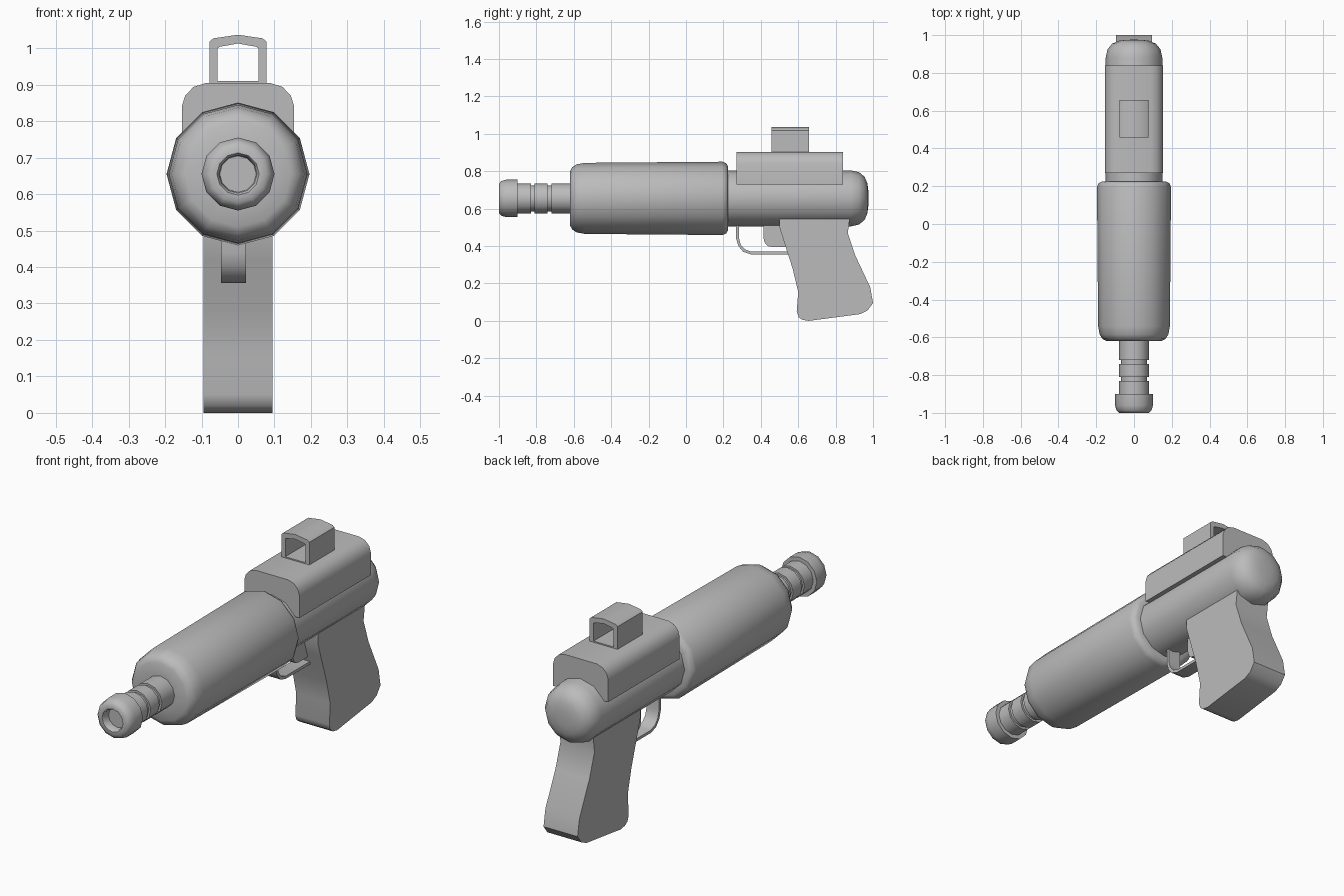
import bpy, bmesh, math

cube = bpy.data.objects.get("Cube")
if cube:
    bpy.data.objects.remove(cube, do_unlink=True)

grey = bpy.data.materials.new("plain_grey")
grey.use_nodes = True
grey.diffuse_color = (0.5, 0.5, 0.5, 1)
grey.node_tree.nodes["Principled BSDF"].inputs["Base Color"].default_value = (0.5, 0.5, 0.5, 1)

AXIS_Z = 0.655
SIDES = 12


def finish(name, bm, angle):
    bmesh.ops.remove_doubles(bm, verts=bm.verts, dist=0.0005)
    bmesh.ops.recalc_face_normals(bm, faces=bm.faces)
    mesh = bpy.data.meshes.new(name)
    bm.to_mesh(mesh)
    bm.free()
    mesh.materials.append(grey)
    obj = bpy.data.objects.new(name, mesh)
    bpy.context.collection.objects.link(obj)
    bpy.ops.object.select_all(action="DESELECT")
    obj.select_set(True)
    bpy.context.view_layer.objects.active = obj
    bpy.ops.object.shade_smooth_by_angle(angle=math.radians(angle))
    return obj


def lathe(name, profile, angle=50):
    """Turn (y, radius) points around the barrel axis."""
    bm = bmesh.new()
    rings = []
    for y, r in profile:
        turns = [2 * math.pi * i / SIDES for i in range(SIDES)]
        rings.append([bm.verts.new((r * math.cos(t), y, AXIS_Z + r * math.sin(t))) for t in turns])
    for a, b in zip(rings, rings[1:]):
        for i in range(SIDES):
            j = (i + 1) % SIDES
            bm.faces.new((a[i], a[j], b[j], b[i]))
    return finish(name, bm, angle)


def extrude(name, points, vector, angle=40):
    """Extrude a closed outline of 3D points along a vector."""
    bm = bmesh.new()
    face = bm.faces.new([bm.verts.new(p) for p in points])
    moved = bmesh.ops.extrude_face_region(bm, geom=[face])["geom"]
    verts = [v for v in moved if isinstance(v, bmesh.types.BMVert)]
    bmesh.ops.translate(bm, verts=verts, vec=vector)
    return finish(name, bm, angle)


def side_plate(name, outline, x0, x1):
    return extrude(name, [(x0, y, z) for y, z in outline], (x1 - x0, 0, 0))


def mirrored(half):
    """Complete a right-hand half outline (bottom to top) with its mirror image."""
    return half + [(-x, z) for x, z in reversed(half) if x > 0]


# Muzzle cap with a shallow bore
lathe("muzzle_cap", [(-0.96, 0), (-0.96, 0.05), (-0.99, 0.052), (-1, 0.058), (-1, 0.078),
                     (-0.987, 0.093), (-0.96, 0.1), (-0.9, 0.1), (-0.9, 0.07)])

# Thin barrel with two grooves
barrel = [(-0.91, 0.08)]
for y in (-0.83, -0.74):
    barrel += [(y, 0.08), (y, 0.07), (y + 0.02, 0.07), (y + 0.02, 0.08)]
lathe("barrel", barrel + [(-0.6, 0.08)])

# Wide front sleeve
lathe("front_sleeve", [(-0.62, 0.07), (-0.62, 0.145), (-0.608, 0.167), (-0.585, 0.182),
                       (-0.54, 0.19), (0.195, 0.196), (0.215, 0.188), (0.225, 0.17), (0.225, 0.14)])

# Receiver with a rounded rear end
lathe("receiver", [(0.2, 0), (0.2, 0.15), (0.88, 0.15), (0.925, 0.14), (0.955, 0.115),
                   (0.97, 0.08), (0.975, 0.04), (0.976, 0)])

# Rounded housing on top
housing = mirrored([(0.154, 0.728), (0.154, 0.84), (0.145, 0.87), (0.122, 0.894), (0.09, 0.904)])
extrude("top_housing", [(x, 0.27, z) for x, z in housing], (0, 0.57, 0), 35)

# Hollow sight: outer and inner loops bridged front to back
outer = mirrored([(0.078, 0.898), (0.078, 1.018), (0.068, 1.027), (0, 1.037)])
inner = mirrored([(0.056, 0.91), (0.056, 1.0), (0.05, 1.004), (0, 1.013)])
bm = bmesh.new()
loops = [[bm.verts.new((x, y, z)) for x, z in ring]
         for y, ring in ((0.457, outer), (0.657, outer), (0.657, inner), (0.457, inner))]
for k in range(4):
    a, b = loops[k], loops[(k + 1) % 4]
    for i in range(len(a)):
        j = (i + 1) % len(a)
        bm.faces.new((a[i], a[j], b[j], b[i]))
finish("sight", bm, 40)

# Grip
side_plate("grip", [(0.5, 0.56), (0.5, 0.5), (0.525, 0.42), (0.57, 0.28), (0.6, 0.155),
                    (0.592, 0.05), (0.602, 0.02), (0.622, 0.006), (0.655, 0), (0.93, 0.036),
                    (0.97, 0.055), (1, 0.095), (0.985, 0.18), (0.905, 0.35), (0.865, 0.47),
                    (0.877, 0.56)], -0.095, 0.095)

# Trigger
side_plate("trigger", [(0.415, 0.53), (0.415, 0.44), (0.422, 0.415), (0.437, 0.4),
                       (0.46, 0.395), (0.56, 0.395), (0.56, 0.53)], -0.04, 0.016)

# Trigger guard strip
guard_outer = [(0.268, 0.53), (0.268, 0.44), (0.28, 0.4), (0.305, 0.37), (0.345, 0.356), (0.56, 0.356)]
guard_inner = [(0.56, 0.37), (0.35, 0.37), (0.315, 0.382), (0.293, 0.407), (0.283, 0.443), (0.283, 0.53)]
side_plate("trigger_guard", guard_outer + guard_inner, -0.047, 0.022)
